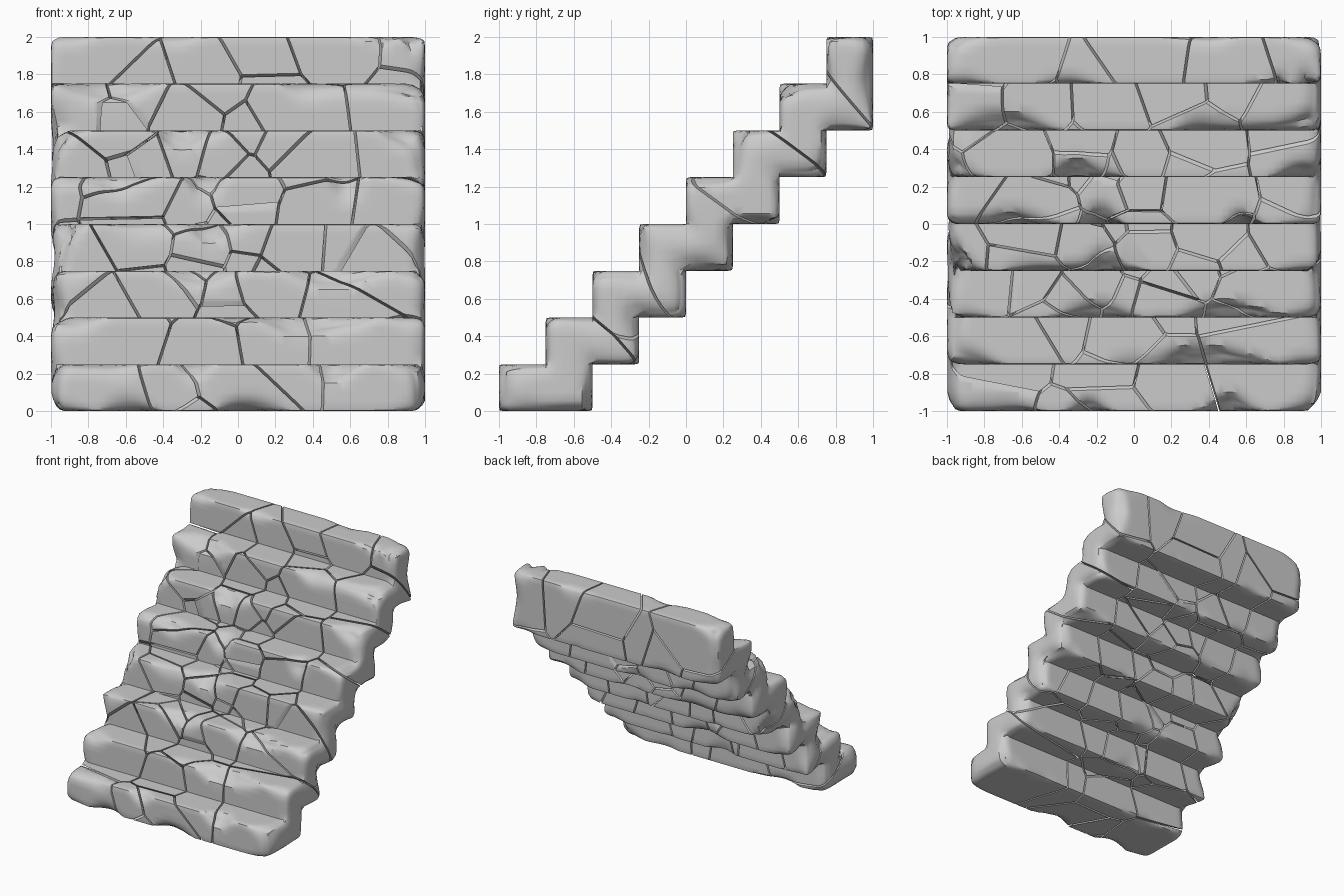
import bpy, bmesh, random
from mathutils import Vector, noise

if "Cube" in bpy.data.objects:
    bpy.data.objects.remove(bpy.data.objects["Cube"])

random.seed(11)
STEPS, S = 8, 0.25

# Worn spots along the step noses: x, step, depth, half-length
CHIPS = [(-.24, 0, .11, .14), (.5, 0, .10, .14), (.32, 1, .17, .28), (-.85, 1, .07, .18),
         (-.2, 2, .13, .28), (.48, 2, .15, .3), (-.15, 3, .13, .12), (-.95, 3, .1, .15),
         (-.18, 4, .17, .15), (.58, 4, .08, .12), (-.65, 4, .11, .3), (-.32, 5, .13, .15),
         (.85, 5, .08, .15), (-.68, 6, .16, .32), (.85, 7, .12, .16), (-.35, 7, .05, .2)]


def smooth(t):
    t = min(max(t, 0), 1)
    return t * t * (3 - 2 * t)


def wear(p):
    """Local edge radius: thin on the nose, larger at the ends and in chips."""
    n = noise.noise(p * 2.6 + Vector((3, 7, 1)))
    r = 0.014 + 0.20 * max(0, n - 0.12)
    end = smooth((abs(p.x) - 0.72) / 0.28)
    r += end * (0.075 + 0.10 * noise.noise(p * 3.1))
    for x, i, depth, half in CHIPS:
        d = (p - Vector((x, -1 + S * i, S * (i + 1))))
        r += depth * smooth(1 - Vector((d.x / half, d.y / .24, d.z / .24)).length) * 1.2
    return min(max(r, 0.008), 0.19)


def round_union(p, boxes, r):
    """Move a point onto the union of rounded boxes (least displacement wins)."""
    best = None
    for lo, hi in boxes:
        if any(p[k] < lo[k] - 1e-4 or p[k] > hi[k] + 1e-4 for k in range(3)):
            continue
        q = Vector([min(max(p[k], lo[k] + r), hi[k] - r) for k in range(3)])
        d = p - q
        new = q + d.normalized() * r if d.length > r else p
        move = (new - p).length
        if best is None or move < best[0]:
            best = (move, new)
    return best[1] if best else p


# Dense staircase shell: fine end grids joined by strips along x
frac = [0, .09, .22, .40, .60, .78, .91, 1]
N = len(frac) - 1
cells = set()
for i in range(STEPS):
    for iy in (i, i + 1):
        if iy < STEPS:
            cells |= {(iy * N + a, i * N + b) for a in range(N) for b in range(N)}
axis = [S * (k + f) for k in range(STEPS) for f in frac[:-1]] + [2.0]
xs = [-1, -.985, -.96] + [-.93 + 1.86 * k / 60 for k in range(61)] + [.96, .985, 1]
shell = bmesh.new()
cache = {}


def vert(ix, a, b):
    if (ix, a, b) not in cache:
        cache[ix, a, b] = shell.verts.new((xs[ix], axis[a] - 1, axis[b]))
    return cache[ix, a, b]


last = len(xs) - 1
for a, b in cells:
    ring = [(a, b), (a + 1, b), (a + 1, b + 1), (a, b + 1)]
    shell.faces.new([vert(0, *c) for c in ring])
    shell.faces.new([vert(last, *c) for c in ring])
    for k, (da, db) in enumerate(((0, -1), (1, 0), (0, 1), (-1, 0))):
        if (a + da, b + db) not in cells:
            u, v = ring[k], ring[(k + 1) % 4]
            for ix in range(last):
                shell.faces.new((vert(ix, *u), vert(ix + 1, *u), vert(ix + 1, *v), vert(ix, *v)))

# Erode tread side, then underside
front = [((-1, -1 + S * i, 0), (1, 1, S * (i + 1))) for i in range(STEPS)]
back = [((-1, -1, S * i), (1, -.5 + S * i, 2)) for i in range(STEPS - 1)]
for v in shell.verts:
    r = wear(v.co)
    v.co = round_union(round_union(v.co.copy(), front, r), back, r)
bmesh.ops.recalc_face_normals(shell, faces=shell.faces)
source = bpy.data.meshes.new("staircase_shell")
shell.to_mesh(source)
shell.free()

# Fracture seeds: dense near the middle, sparse toward the ends
seeds = []
while len(seeds) < 58:
    wide = len(seeds) < 22
    x = random.uniform(-1, 1) if wide else random.gauss(-.02, .3)
    t = random.uniform(-1, 1) if wide else random.gauss(-.05, .38)
    p = Vector((x, t + random.uniform(-.12, .12), t + 1 + random.uniform(-.12, .12)))
    if abs(x) < 1 and abs(t) < 1 and all((p - s).length > (.3 if wide else .13) for s in seeds):
        seeds.append(p)

# Cut one stone per seed, leaving a narrow crack between neighbours
GAP = 0.006
for n, s in enumerate(seeds):
    bm = bmesh.new()
    bm.from_mesh(source)
    for o in sorted((q for q in seeds if q is not s), key=lambda q: (q - s).length):
        if not bm.verts:
            break
        d = o - s
        if d.length / 2 - GAP > max((v.co - s).length for v in bm.verts):
            break
        no = d.normalized()
        co = (s + o) / 2 - no * GAP
        if max((v.co - co).dot(no) for v in bm.verts) <= 0:
            continue
        bmesh.ops.bisect_plane(bm, geom=bm.verts[:] + bm.edges[:] + bm.faces[:], dist=1e-5,
                               plane_co=co, plane_no=no, clear_outer=True)
        rim = [e for e in bm.edges if e.is_boundary]
        if rim:
            bmesh.ops.holes_fill(bm, edges=rim, sides=0)
    if bm.faces:
        bmesh.ops.recalc_face_normals(bm, faces=bm.faces)
        me = bpy.data.meshes.new("stair_stone")
        bm.to_mesh(me)
        ob = bpy.data.objects.new(f"stair_stone_{n + 1}", me)
        bpy.context.collection.objects.link(ob)
        ob.select_set(True)
        bpy.context.view_layer.objects.active = ob
    bm.free()
bpy.ops.object.shade_smooth_by_angle(angle=0.6)
bpy.data.meshes.remove(source)
